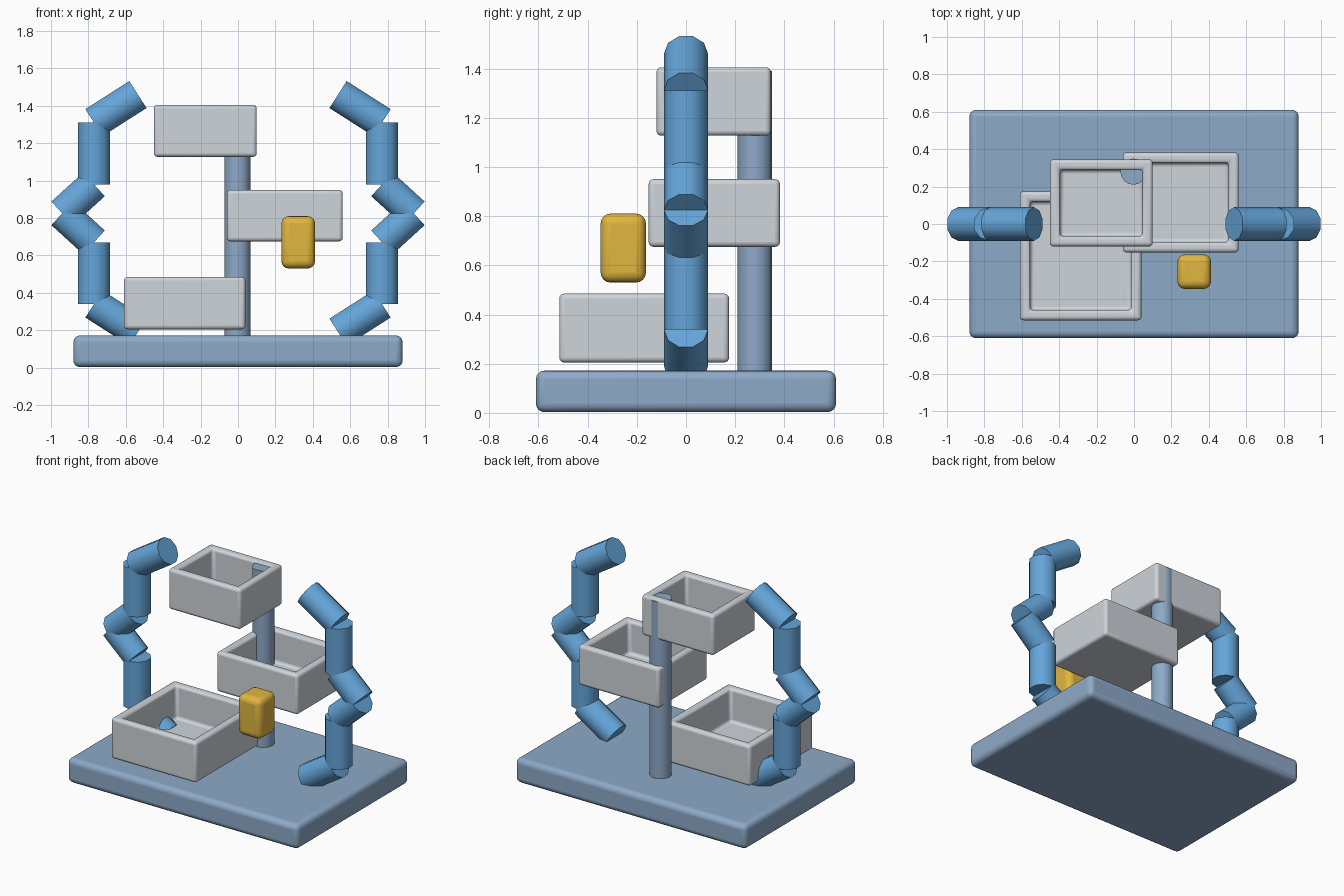
import bpy, bmesh, math
from mathutils import Matrix, Vector

if "Cube" in bpy.data.objects:
    bpy.data.objects.remove(bpy.data.objects["Cube"])


def material(name, rgb):
    m = bpy.data.materials.new(name)
    m.diffuse_color = (*rgb, 1)
    m.use_nodes = True
    m.node_tree.nodes["Principled BSDF"].inputs["Base Color"].default_value = m.diffuse_color
    return m


PALE = material("pale_blue", (0.27, 0.40, 0.58))
BLUE = material("bright_blue", (0.13, 0.38, 0.70))
GREY = material("light_grey", (0.62, 0.66, 0.70))
GOLD = material("gold", (0.75, 0.47, 0.05))


def finish(bm, name, mat, bevel=0, angle=40):
    bmesh.ops.recalc_face_normals(bm, faces=bm.faces)
    me = bpy.data.meshes.new(name)
    bm.to_mesh(me)
    bm.free()
    ob = bpy.data.objects.new(name, me)
    bpy.context.collection.objects.link(ob)
    me.materials.append(mat)
    if bevel:
        b = ob.modifiers.new("Bevel", 'BEVEL')
        b.width, b.segments, b.limit_method = bevel, 4, 'ANGLE'
    bpy.ops.object.select_all(action='DESELECT')
    ob.select_set(True)
    bpy.context.view_layer.objects.active = ob
    bpy.ops.object.shade_smooth_by_angle(angle=math.radians(angle))
    # keep the bevel before the smoothing step
    return ob


def box(lo, hi):
    lo, hi = Vector(lo), Vector(hi)
    bm = bmesh.new()
    bmesh.ops.create_cube(bm, size=1)
    bmesh.ops.scale(bm, vec=hi - lo, verts=bm.verts)
    bmesh.ops.translate(bm, vec=(lo + hi) / 2, verts=bm.verts)
    return bm


def tray(name, lo, hi, wall=0.055, floor=0.05):
    bm = box(lo, hi)
    top = max(bm.faces, key=lambda f: f.calc_center_median().z)
    bmesh.ops.inset_region(bm, faces=[top], thickness=wall, use_even_offset=True)
    res = bmesh.ops.extrude_face_region(bm, geom=[top])
    verts = [v for v in res["geom"] if isinstance(v, bmesh.types.BMVert)]
    if top.is_valid:
        bmesh.ops.delete(bm, geom=[top], context='FACES_ONLY')
    bmesh.ops.translate(bm, vec=(0, 0, lo[2] + floor - hi[2]), verts=verts)
    finish(bm, name, GREY, 0.02)


def rod(bm, a, b, radius, sides):
    a, b = Vector(a), Vector(b)
    d = b - a
    rot = Matrix.Rotation(math.atan2(d.x, d.z), 4, 'Y')
    bmesh.ops.create_cone(bm, cap_ends=True, segments=sides, radius1=radius,
                          radius2=radius, depth=d.length,
                          matrix=Matrix.Translation((a + b) / 2) @ rot)


# base slab and pole
finish(box((-0.88, -0.61, 0.003), (0.88, 0.61, 0.172)), "base", PALE, 0.035)
bm = bmesh.new()
rod(bm, (-0.003, 0.28, 0.1), (-0.003, 0.28, 1.39), 0.07, 16)
finish(bm, "pole", PALE)

# three staggered trays
tray("lower_tray", (-0.61, -0.515, 0.205), (0.04, 0.175, 0.485))
tray("middle_tray", (-0.06, -0.152, 0.675), (0.56, 0.382, 0.95))
tray("upper_tray", (-0.45, -0.12, 1.127), (0.10, 0.345, 1.405))

# hanging block
finish(box((0.232, -0.347, 0.53), (0.412, -0.163, 0.81)), "block", GOLD, 0.04)

# curly braces on both sides, each a chain of straight rods
MID = 0.825
half = [(0.535, 1.46), (0.77, 1.31), (0.77, 0.98), (0.94, MID)]
path = half + [(x, 2 * MID - z) for x, z in reversed(half[:-1])]
for side, name in ((1, "right_brace"), (-1, "left_brace")):
    bm = bmesh.new()
    for (x0, z0), (x1, z1) in zip(path, path[1:]):
        rod(bm, (side * x0, 0, z0), (side * x1, 0, z1), 0.09, 10)
    finish(bm, name, BLUE, angle=50)
